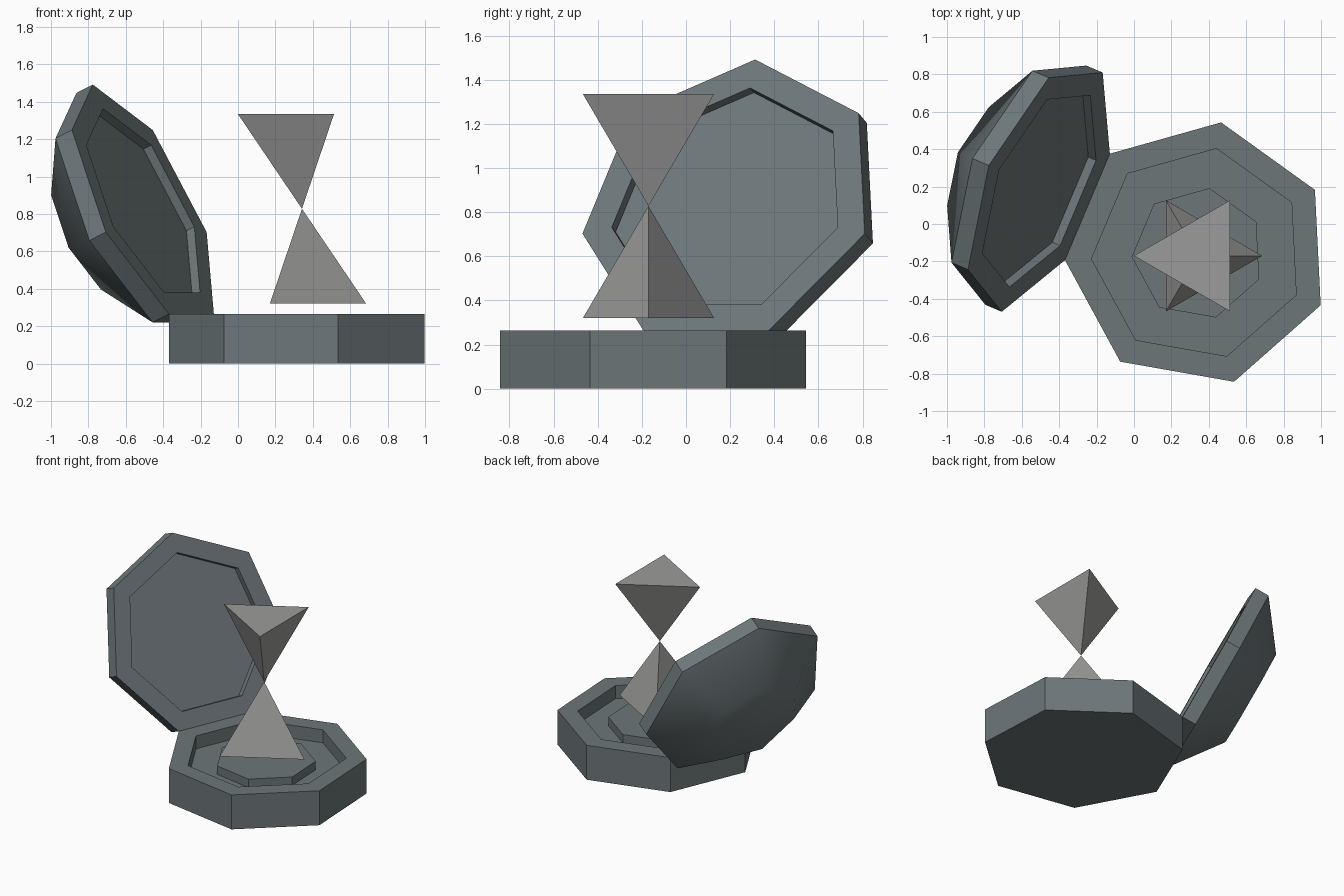
import bpy, bmesh
from math import sin, cos, pi, radians
from mathutils import Matrix, Vector

if "Cube" in bpy.data.objects:
    bpy.data.objects.remove(bpy.data.objects["Cube"])


def material(name, rgb):
    m = bpy.data.materials.new(name)
    m.diffuse_color = (*rgb, 1)
    m.use_nodes = True
    m.node_tree.nodes["Principled BSDF"].inputs["Base Color"].default_value = m.diffuse_color
    return m


slate = material("slate", (0.150, 0.180, 0.190))
grey = material("light grey", (0.330, 0.330, 0.325))


def turned(name, sides, start, profile, mat, matrix):
    """Sweep (radius, height) points round z as a polygon, capped at both ends."""
    bm = bmesh.new()
    rings = [[bm.verts.new((r * cos(start + 2 * pi * i / sides),
                            r * sin(start + 2 * pi * i / sides), z))
              for i in range(sides)] for r, z in profile]
    for a, b in zip(rings, rings[1:]):
        for i in range(sides):
            j = (i + 1) % sides
            bm.faces.new((a[i], a[j], b[j], b[i]))
    for ring, (r, z) in ((rings[0], profile[0]), (rings[-1], profile[-1])):
        if r > 0:
            bm.faces.new(ring)
    bmesh.ops.remove_doubles(bm, verts=bm.verts, dist=1e-5)
    bmesh.ops.recalc_face_normals(bm, faces=bm.faces)
    me = bpy.data.meshes.new(name)
    bm.to_mesh(me)
    bm.free()
    me.materials.append(mat)
    ob = bpy.data.objects.new(name, me)
    ob.matrix_world = matrix
    bpy.context.collection.objects.link(ob)
    bpy.ops.object.select_all(action='DESELECT')
    ob.select_set(True)
    bpy.context.view_layer.objects.active = ob
    bpy.ops.object.shade_smooth_by_angle(angle=radians(45))
    return ob


R, INNER, TOP = 0.712, 0.57, 0.265
START = radians(80)
base_centre = Vector((0.342, -0.158, 0))

# Heptagonal base: raised rim, sunken tray and central pedestal
turned("base", 7, START,
       [(R, 0), (R, TOP), (INNER, TOP), (INNER, 0.165), (0.355, 0.165), (0.355, 0.23)],
       slate, Matrix.Translation(base_centre))

# Domed lid, hinged open about one base edge
apothem = R * cos(pi / 7)
hinge = START + 3 * pi / 7
tilt = radians(65)
out = Vector((cos(hinge), sin(hinge), 0))
up = out * cos(tilt) + Vector((0, 0, sin(tilt)))
back = out * sin(tilt) - Vector((0, 0, cos(tilt)))
side = back.cross(up)
lid_centre = base_centre + Vector((0, 0, TOP)) + (out + up) * apothem
lid_matrix = Matrix.Translation(lid_centre) @ Matrix((up, side, back)).transposed().to_4x4()
turned("lid", 7, 0,
       [(INNER, 0.05), (INNER, 0), (R, 0), (R, 0.105), (0.365, 0.36)],
       slate, lid_matrix)

# Two floating three-sided pyramids, tip to tip
tip = Matrix.Translation((0.342, -0.17, 0.828))
turned("lower_pyramid", 3, 0, [(0.343, -0.507), (0, 0)], grey, tip)
turned("upper_pyramid", 3, pi, [(0.343, 0.507), (0, 0)], grey, tip)
